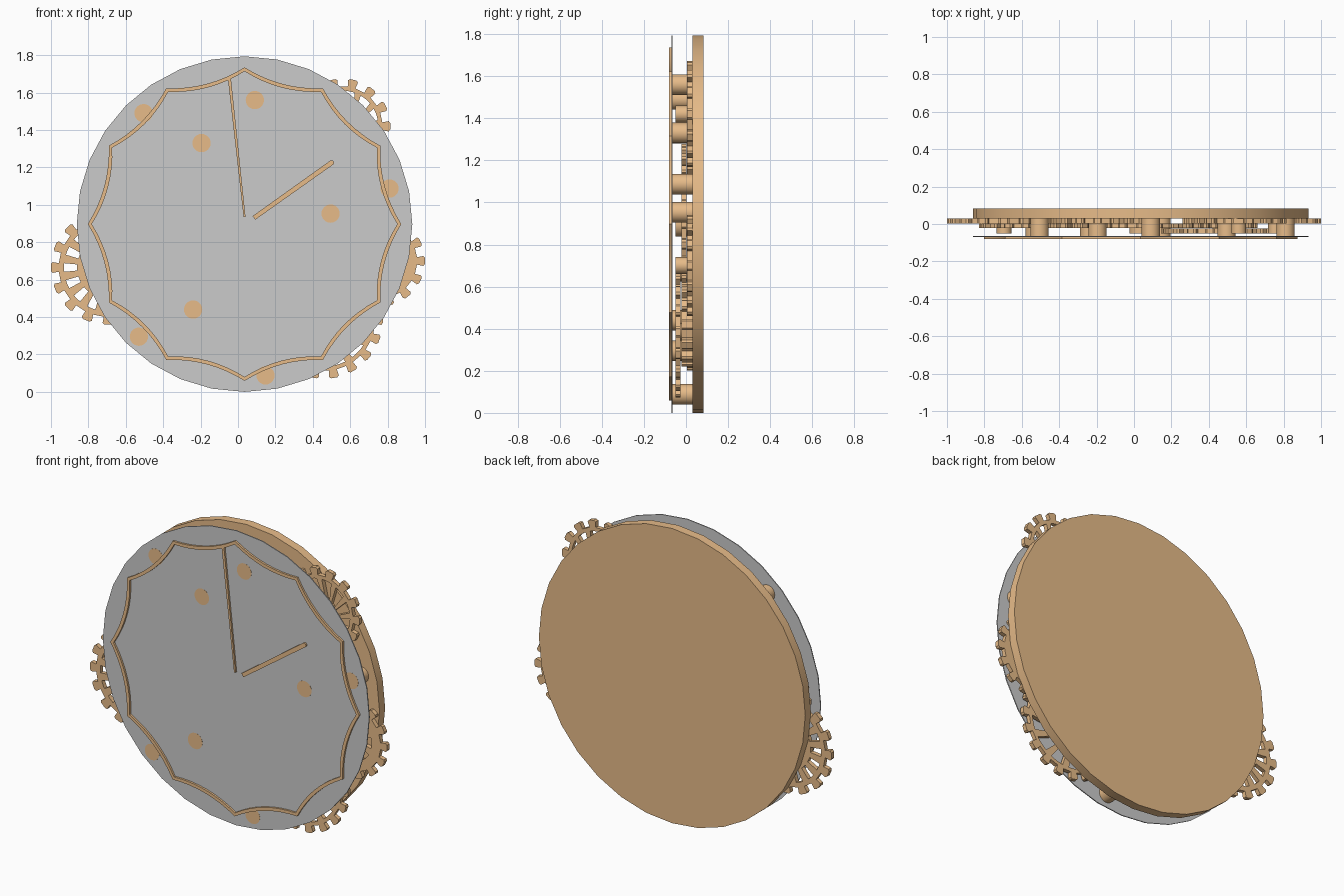
import bpy, bmesh
from math import sin, cos, pi, radians, hypot

if "Cube" in bpy.data.objects:
    bpy.data.objects.remove(bpy.data.objects["Cube"])

brass = bpy.data.materials.new("brass")
brass.diffuse_color = (0.8, 0.5, 0.25, 1)
brass.use_nodes = True
brass.node_tree.nodes["Principled BSDF"].inputs["Base Color"].default_value = brass.diffuse_color
CX, CZ, R = 0.035, 0.897, 0.897


def plate(name, loops, y0, y1, mat=brass):
    """Flat plate in the xz plane from outline loops (inner loops become holes)."""
    cu = bpy.data.curves.new(name, 'CURVE')
    cu.dimensions = '2D'
    cu.fill_mode = 'BOTH'
    cu.extrude = (y1 - y0) / 2
    for loop in loops:
        s = cu.splines.new('POLY')
        s.points.add(len(loop) - 1)
        for p, (x, z) in zip(s.points, loop):
            p.co = (x, z, 0, 1)
        s.use_cyclic_u = True
    tmp = bpy.data.objects.new(name + "_curve", cu)
    bpy.context.collection.objects.link(tmp)
    dg = bpy.context.evaluated_depsgraph_get()
    me = bpy.data.meshes.new_from_object(tmp.evaluated_get(dg))
    bpy.data.objects.remove(tmp)
    bm = bmesh.new()
    bm.from_mesh(me)
    bmesh.ops.remove_doubles(bm, verts=bm.verts, dist=1e-5)
    for v in bm.verts:
        x, z, d = v.co
        v.co = (x, (y0 + y1) / 2 - d, z)
    bmesh.ops.recalc_face_normals(bm, faces=bm.faces)
    for f in bm.faces:
        f.smooth = True
    bm.to_mesh(me)
    bm.free()
    me.set_sharp_from_angle(angle=radians(30))
    me.materials.clear()
    if mat:
        me.materials.append(mat)
    me.name = name
    ob = bpy.data.objects.new(name, me)
    bpy.context.collection.objects.link(ob)
    return ob


def polar(cx, cz, r, a):
    return (cx + r * cos(a), cz + r * sin(a))


def circle(cx, cz, r, n=32):
    return [polar(cx, cz, r, 2 * pi * i / n) for i in range(n)]


def gear(name, cx, cz, r, teeth, y0, y1, windows, inner, outer, bar=0.5, twist=0.0, phase=0.0):
    """Toothed wheel with a ring of windows between radii inner and outer."""
    step = 2 * pi / teeth
    root = r - 0.042
    rim = []
    for i in range(teeth):
        a = i * step + phase
        for f, rr in ((-0.22, root), (-0.25, r - 0.008), (-0.15, r),
                      (0.15, r), (0.25, r - 0.008), (0.22, root)):
            rim.append(polar(cx, cz, rr, a + f * step))
    loops = [rim]
    w = 2 * pi / windows
    h = w * (1 - bar) / 2
    for i in range(windows):
        a = i * w + phase
        lo = [polar(cx, cz, inner, a - h + 2 * h * k / 4) for k in range(5)]
        hi = [polar(cx, cz, outer, a + twist + h - 2 * h * k / 4) for k in range(5)]
        loops.append(lo + hi)
    plate(name, loops, y0, y1)


def hand(name, p, q, wp, wq):
    """Slim tapered hand with a rounded tip."""
    dx, dz = q[0] - p[0], q[1] - p[1]
    d = hypot(dx, dz)
    ux, uz = dx / d, dz / d
    pts = [(p[0] + uz * wp, p[1] - ux * wp)]
    for k in range(7):
        a = -pi / 2 + pi * k / 6
        pts.append((q[0] + wq * (cos(a) * ux - sin(a) * uz),
                    q[1] + wq * (cos(a) * uz + sin(a) * ux)))
    pts.append((p[0] - uz * wp, p[1] + ux * wp))
    return pts


# Back board and thin grey face
plate("back_board", [circle(CX, CZ, R)], 0.03, 0.084)
plate("clock_face", [circle(CX, CZ, R)], -0.069, -0.063, None)

# Twelve-pointed scalloped trim on the face
def scallop(r):
    pts = []
    for i in range(12):
        ax, az = polar(0, 0, r, i * pi / 6)
        bx, bz = polar(0, 0, r, (i + 1) * pi / 6)
        mx, mz = polar(0, 0, 1, (i + 0.5) * pi / 6)
        for k in range(8):
            t = k / 8
            s = 0.033 * 4 * t * (1 - t)
            pts.append((CX + ax + (bx - ax) * t - mx * s, CZ + az + (bz - az) * t - mz * s))
    return pts

plate("face_trim", [scallop(0.838), scallop(0.817)], -0.081, -0.069)

# Hands
plate("minute_hand", [hand("m", (CX, 0.935), (-0.046, 1.676), 0.005, 0.008)], -0.081, -0.069)
plate("hour_hand", [hand("h", (0.085, 0.93), (0.50, 1.225), 0.012, 0.013)], -0.079, -0.069)

# Hub and lever, flush with the face
plate("centre_hub", [circle(CX, CZ, 0.13)], 0.03 - 0.08, -0.0697)
plate("centre_shaft", [circle(CX, CZ, 0.06)], -0.05, 0.03)
plate("lever", [hand("l", (CX, CZ), (0.465, CZ), 0.027, 0.027)], -0.05, -0.0697 + 0.0002)

# Axle posts
posts = [(-0.505, 1.49), (0.09, 1.56), (-0.195, 1.33), (0.81, 1.087),
         (0.495, 0.953), (-0.24, 0.44), (-0.53, 0.295), (0.147, 0.088)]
for i, (x, z) in enumerate(posts):
    plate(f"post_{i + 1}", [circle(x, z, 0.049, 24)], -0.0697, 0.03)

# Gears seen beyond the rim
gear("left_gear", -0.695, 0.665, 0.306, 16, 0.004, 0.03, 16, 0.165, 0.235, 0.5, phase=pi)
gear("right_gear", 0.757, 0.70, 0.243, 14, 0.004, 0.03, 8, 0.07, 0.14, 0.4)
gear("upper_right_gear", 0.56, 1.42, 0.255, 14, 0.004, 0.03, 12, 0.08, 0.19, 0.35, 0.35)
gear("lower_right_gear", 0.46, 0.385, 0.315, 18, -0.05, -0.025, 12, 0.10, 0.25, 0.35, 0.3)

# Gears of the train behind the face
gear("centre_gear", CX, CZ, 0.38, 24, -0.021, 0.002, 10, 0.14, 0.30, 0.3)
gear("inner_left_gear", -0.58, 0.93, 0.25, 16, -0.021, 0.002, 8, 0.08, 0.18, 0.4)
gear("upper_left_gear", -0.195, 1.33, 0.26, 16, 0.004, 0.03, 8, 0.09, 0.19, 0.4)
gear("lower_left_gear", -0.18, 0.44, 0.24, 16, 0.004, 0.03, 8, 0.13, 0.18, 0.4)
gear("lower_middle_gear", 0.46, 0.42, 0.20, 12, -0.021, 0.03, 6, 0.07, 0.13, 0.4)
for n, x, z in (("left", -0.695, 0.665), ("right", 0.757, 0.70),
                ("upper_right", 0.56, 1.42), ("lower_right", 0.46, 0.385)):
    plate(n + "_gear_axle", [circle(x, z, 0.04, 24)], -0.05, 0.03)
